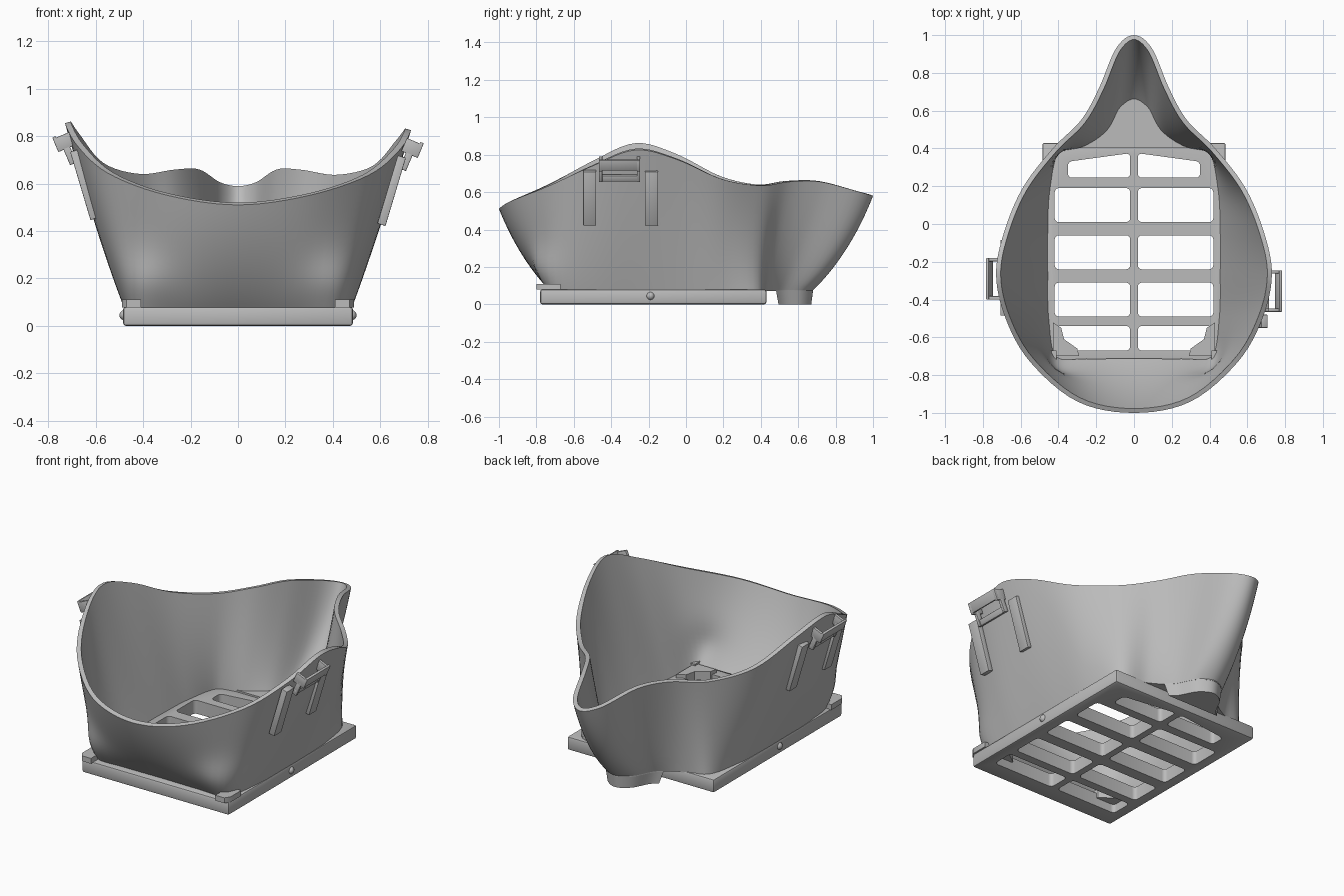
import bpy, bmesh, math
from mathutils import Vector, Matrix

cube = bpy.data.objects.get("Cube")
if cube:
    bpy.data.objects.remove(cube, do_unlink=True)

grey = bpy.data.materials.new("plain grey")
grey.use_nodes = True
grey.diffuse_color = (0.5, 0.5, 0.5, 1)
grey.node_tree.nodes["Principled BSDF"].inputs["Base Color"].default_value = (0.5, 0.5, 0.5, 1)


def make(name, bm):
    mesh = bpy.data.meshes.new(name)
    bm.to_mesh(mesh)
    bm.free()
    mesh.materials.append(grey)
    obj = bpy.data.objects.new(name, mesh)
    bpy.context.collection.objects.link(obj)
    return obj


def finish(obj):
    """Apply modifiers, then shade smooth with sharp edges kept."""
    bpy.ops.object.select_all(action='DESELECT')
    obj.select_set(True)
    bpy.context.view_layer.objects.active = obj
    if obj.modifiers:
        bpy.ops.object.convert(target='MESH')
    bpy.ops.object.shade_smooth_by_angle(angle=math.radians(35))


def add_prism(bm, points, z0, z1, round_by=0.0, taper=0.0):
    """Upright prism; taper shrinks the bottom about its centre."""
    mid = sum((Vector(p) for p in points), Vector((0, 0))) / len(points)
    rings = []
    for z, k in ((z0, 1 - taper), (z1, 1)):
        rings.append([bm.verts.new((*(mid + (Vector(p) - mid) * k), z)) for p in points])
    n = len(points)
    faces = [bm.faces.new(rings[0]), bm.faces.new(rings[1])]
    sides = []
    for i in range(n):
        j = (i + 1) % n
        faces.append(bm.faces.new((rings[0][i], rings[0][j], rings[1][j], rings[1][i])))
        sides.append(bm.edges.get((rings[0][i], rings[1][i])))
    bmesh.ops.recalc_face_normals(bm, faces=faces)
    if round_by:
        bmesh.ops.bevel(bm, geom=sides, offset=round_by, segments=4, profile=0.5, affect='EDGES')


def prism(name, points, z0, z1, **options):
    bm = bmesh.new()
    add_prism(bm, points, z0, z1, **options)
    finish(make(name, bm))


def box(name, size, centre, tilt=0.0, bevel=0.003):
    bm = bmesh.new()
    bmesh.ops.create_cube(bm, size=1)
    bmesh.ops.scale(bm, vec=size, verts=bm.verts)
    bmesh.ops.bevel(bm, geom=bm.edges[:], offset=bevel, segments=2, profile=0.5, affect='EDGES')
    bm.transform(Matrix.Translation(centre) @ Matrix.Rotation(tilt, 4, 'Y'))
    return make(name, bm)


# Face shell: three half outlines, front centre round to back centre
RIM = [(0, -1, .51), (.3, -.94, .55), (.55, -.73, .635), (.68, -.5, .74),
       (.73, -.27, .825), (.69, -.05, .775), (.59, .19, .67), (.43, .4, .635),
       (.28, .55, .655), (.185, .72, .655), (.095, .93, .6), (0, 1, .58)]
MIDDLE = [(0, -.88, .27), (.28, -.84, .27), (.48, -.72, .29), (.57, -.5, .36),
          (.60, -.26, .42), (.58, -.04, .4), (.53, .18, .35), (.42, .385, .32),
          (.27, .48, .32), (.17, .61, .32), (.09, .8, .3), (0, .86, .3)]
BASE = [(0, -.73), (.25, -.73), (.43, -.7), (.475, -.5), (.48, -.25), (.48, -.03),
        (.47, .18), (.42, .385), (.27, .435), (.16, .51), (.09, .63), (0, .68)]
STEPS, LAYERS = 6, 18


def closed_curve(half):
    pts = [Vector(p) for p in half]
    pts += [Vector((-p.x, p.y, p.z)) for p in reversed(pts[1:-1])]
    n = len(pts)
    out = []
    for i in range(n):
        a, b, c, d = (pts[(i + k) % n] for k in (-1, 0, 1, 2))
        for s in range(STEPS):
            t = s / STEPS
            out.append(0.5 * (2 * b + (c - a) * t + (2 * a - 5 * b + 4 * c - d) * t ** 2
                              + (3 * b - a - 3 * c + d) * t ** 3))
    return out


rim = closed_curve(RIM)
middle = closed_curve(MIDDLE)
base = closed_curve([(x, y, .075) for x, y in BASE])
for p in rim:
    if p.x < 0:
        p.z += .03 * (p.x / .73) ** 4


def bulged(p):
    """Push the lower front corners out into soft bumps."""
    corner = Vector((math.copysign(.4, p.x), -.76, .18))
    push = .035 * math.exp(-((p - corner).length / .12) ** 2)
    return p + Vector((math.copysign(.35, p.x), -.9, 0)) * push


bm = bmesh.new()
rows = []
for j in range(LAYERS + 1):
    t = j / LAYERS
    wa, wb, wc = (1 - t) * (1 - 2 * t), 4 * t * (1 - t), t * (2 * t - 1)
    rows.append([bm.verts.new(bulged(a * wa + b * wb + c * wc))
                 for a, b, c in zip(base, middle, rim)])
count = len(rim)
for low, high in zip(rows, rows[1:]):
    for i in range(count):
        k = (i + 1) % count
        bm.faces.new((low[i], low[k], high[k], high[i]))
shell = make("face_shell", bm)
wall = shell.modifiers.new("wall", 'SOLIDIFY')
wall.thickness = .025
wall.offset = -1
finish(shell)

# Base plate with ten rounded windows
plate = box("base_plate", (.97, 1.21, .08), (0, -.175, .04), bevel=.012)
bm = bmesh.new()
windows = [[(.02, y0), (.42, y0), (.42, y1), (.02, y1)]
           for y0, y1 in ((.01, .19), (-.24, -.06), (-.49, -.31), (-.67, -.54))]
windows.append([(.02, .245), (.35, .245), (.35, .33), (.02, .375)])
for side in (1, -1):
    for window in windows:
        add_prism(bm, [(side * x, y) for x, y in window], -.1, .2, round_by=.022)
cutter = make("window_cutter", bm)
cutter.hide_render = True
cut = plate.modifiers.new("windows", 'BOOLEAN')
cut.operation = 'DIFFERENCE'
cut.solver = 'EXACT'
cut.object = cutter
finish(plate)
bpy.data.objects.remove(cutter, do_unlink=True)

# Nose floor and the block beneath it, both following the shell outline
prism("nose_floor", [(p.x, p.y) for p in base if p.y > .385], .07, .09)
prism("nose_block", [(p.x, p.y) for p in base if p.y > .475], 0, .078, taper=.12)

for side, label in ((1, "left"), (-1, "right")):
    shift = .065 if side < 0 else 0
    lift = .025 if side < 0 else 0

    # Front corner tab, inner gusset and side pin
    prism(label + "_corner_tab", [(side * x, y) for x, y in
          ((.41, -.8), (.47, -.8), (.49, -.77), (.49, -.67), (.41, -.67))], .078, .11)
    prism(label + "_gusset", [(side * x, y) for x, y in
          ((.43, -.52), (.43, -.7), (.29, -.7), (.3, -.66), (.37, -.61), (.385, -.55))], .05, .1)
    bm = bmesh.new()
    bmesh.ops.create_uvsphere(bm, u_segments=16, v_segments=10, radius=.022)
    bmesh.ops.translate(bm, vec=(side * .478, -.19, .045), verts=bm.verts)
    finish(make(label + "_pin", bm))

    # Two slanted ribs
    for y, name in ((-.515, "front"), (-.185, "back")):
        finish(box(f"{label}_{name}_rib", (.036, .07, .3),
                   (side * .648, y + shift, .57 + lift), side * .29))

    # Strap loop: thin outer bar, two arms and a lower strip along the shell
    y = -.355 + shift
    tilt = side * .4
    finish(box(label + "_loop_outer_bar", (.015, .22, .06), (side * .765, y, .745 + lift), tilt))
    finish(box(label + "_loop_lower_strip", (.02, .22, .035), (side * .7, y, .675 + lift), tilt))
    for end in (-1, 1):
        finish(box(f"{label}_loop_arm_{'front' if end < 0 else 'back'}", (.075, .018, .06),
                   (side * .735, y + end * .101, .75 + lift), tilt))
        finish(box(f"{label}_loop_leg_{'front' if end < 0 else 'back'}", (.03, .018, .09),
                   (side * .712, y + end * .101, .7 + lift), tilt))
